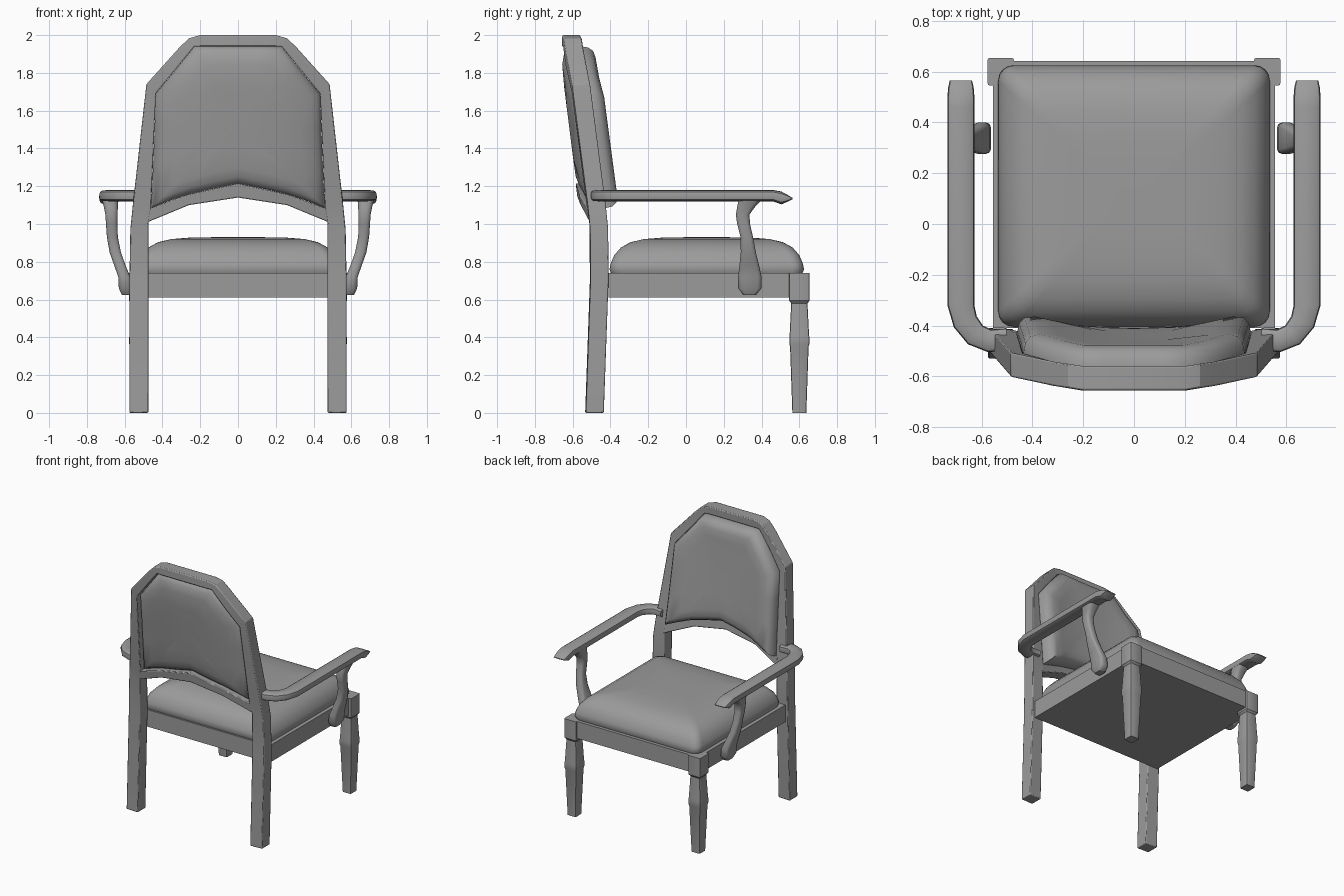
import bpy, bmesh, math
from mathutils import Vector

cube = bpy.data.objects.get("Cube")
if cube:
    bpy.data.objects.remove(cube, do_unlink=True)

GREY = (0.33, 0.33, 0.33, 1)
mat = bpy.data.materials.new("plain_grey")
mat.use_nodes = True
mat.diffuse_color = GREY
mat.node_tree.nodes["Principled BSDF"].inputs["Base Color"].default_value = GREY


def loft(name, rings, smooth=40, bevel=0.0):
    """Skin a list of equal-sized rings and cap both ends."""
    bm = bmesh.new()
    rows = [[bm.verts.new(p) for p in ring] for ring in rings]
    n = len(rows[0])
    for a, b in zip(rows, rows[1:]):
        for i in range(n):
            j = (i + 1) % n
            bm.faces.new((a[i], a[j], b[j], b[i]))
    bm.faces.new(rows[0][::-1])
    bm.faces.new(rows[-1])
    bmesh.ops.recalc_face_normals(bm, faces=bm.faces)
    mesh = bpy.data.meshes.new(name)
    bm.to_mesh(mesh)
    bm.free()
    mesh.materials.append(mat)
    obj = bpy.data.objects.new(name, mesh)
    bpy.context.collection.objects.link(obj)
    if bevel:
        mod = obj.modifiers.new("soft_edges", "BEVEL")
        mod.width, mod.segments, mod.limit_method = bevel, 2, "ANGLE"
    if smooth:
        bpy.ops.object.select_all(action="DESELECT")
        obj.select_set(True)
        bpy.context.view_layer.objects.active = obj
        bpy.ops.object.shade_smooth_by_angle(angle=math.radians(smooth))
    return obj


def rect(x0, x1, y0, y1, z):
    return [(x0, y0, z), (x1, y0, z), (x1, y1, z), (x0, y1, z)]


def rounded_rect(hx, hy, r, cy, z, steps=5):
    pts = []
    for k, (sx, sy) in enumerate(((1, 1), (-1, 1), (-1, -1), (1, -1))):
        for i in range(steps):
            a = math.pi / 2 * (k + i / (steps - 1))
            pts.append((sx * (hx - r) + r * math.cos(a),
                        cy + sy * (hy - r) + r * math.sin(a), z))
    return pts


def mirrored(path):
    """Complete a half path that ends on the centre line."""
    return path + [(-x, z) for x, z in path[-2::-1]]


# Rear surface of the backrest: leaning with height, bowed across the width
LEAN = [(0, -.53), (.7, -.505), (1.0, -.507), (1.74, -.6), (1.85, -.61), (2.0, -.605)]
DEPTH = .095


def rear_y(x, z):
    bow = .05 * min(1, max(0, (.5 - abs(x)) / .3))
    for (z0, y0), (z1, y1) in zip(LEAN, LEAN[1:]):
        if z <= z1:
            return y0 + (y1 - y0) * (z - z0) / (z1 - z0) - bow
    return LEAN[-1][1] - bow


def bowed_strip(name, outer, inner):
    rings = []
    for (ox, oz), (ix, iz) in zip(mirrored(outer), mirrored(inner)):
        yo, yi = rear_y(ox, oz), rear_y(ix, iz)
        rings.append([(ox, yo, oz), (ix, yi, iz),
                      (ix, yi + DEPTH, iz), (ox, yo + DEPTH, oz)])
    return loft(name, rings, smooth=25, bevel=.006)


# Rear legs and arched top in one continuous frame
bowed_strip("back_frame",
            [(.575, 0), (.575, .7), (.57, .97), (.557, 1.1), (.485, 1.74),
             (.31, 1.935), (.26, 1.983), (.2, 2), (0, 2)],
            [(.475, 0), (.475, .7), (.475, 1.0), (.46, 1.085), (.435, 1.69),
             (.33, 1.818), (.23, 1.94), (.2, 1.94), (0, 1.94)])
bowed_strip("back_lower_rail",
            [(.475, 1.08), (.27, 1.155), (0, 1.215)],
            [(.49, 1.005), (.26, 1.1), (0, 1.14)])

# Upholstered back panel, padded on both faces
outline = mirrored([(0, 1.215), (.14, 1.185), (.27, 1.155), (.37, 1.12), (.46, 1.085),
                    (.45, 1.3), (.442, 1.5), (.435, 1.69), (.33, 1.815), (.23, 1.94),
                    (.12, 1.94), (0, 1.94)])[:-1]
outline = outline[:12] + [(-x, z) for x, z in outline[10:0:-1]]
MID = 1.55
rings = []
for s, off in [(.03, .003), (.45, .003), (.75, .004), (.89, .012), (.96, .025), (1, .045),
               (1, .1), (.985, .135), (.94, .163), (.85, .18), (.7, .185), (.4, .185),
               (.03, .185)]:
    pts = [(x * s, MID + (z - MID) * s) for x, z in outline]
    rings.append([(x, rear_y(x, z) + off, z) for x, z in pts])
loft("back_cushion", rings, smooth=50)

# Seat frame and seat cushion
loft("seat_frame", [rect(-.555, .555, -.41, .642, z) for z in (.61, .74)], smooth=0)
rings = []
for inset, z in [(.01, .735), (0, .76), (.006, .79), (.025, .835), (.06, .875), (.11, .903),
                 (.18, .92), (.28, .928), (.4, .93), (.49, .93)]:
    rings.append(rounded_rect(.535 - inset, .515 - inset, max(.018, .06 - inset * .1) if inset < .4
                              else .015, .11, z))
loft("seat_cushion", rings, smooth=60)

for side, s in (("left", 1), ("right", -1)):
    # Front leg: square block, narrow neck, swelling and taper
    rings = []
    for z, h in [(0, .037), (.35, .049), (.365, .053), (.4, .053), (.42, .051),
                 (.58, .043), (.595, .054), (.74, .054)]:
        rings.append(rounded_rect(h * .96, h, .008, .6, z, 3))
    leg = loft("front_leg_" + side, rings, smooth=25)
    leg.location.x = s * .525

    # Arm: flattened round bar, curving in to the rear post, with a pointed tip
    path = [(.5, -.455, 1.15, .045, .028), (.57, -.46, 1.15, .045, .03),
            (.625, -.437, 1.15, .047, .03), (.665, -.385, 1.15, .05, .03),
            (.682, -.32, 1.15, .053, .03), (.682, .46, 1.15, .053, .03),
            (.682, .505, 1.138, .053, .034), (.682, .54, 1.136, .05, .017),
            (.682, .565, 1.135, .044, .003)]
    centres = [Vector(p[:3]) for p in path]
    rings = []
    for i, (x, y, z, w, h) in enumerate(path):
        t = centres[min(i + 1, len(path) - 1)] - centres[max(i - 1, 0)]
        across = Vector((t.y, -t.x, 0)).normalized()
        ring = []
        for k in range(12):
            a = math.tau * k / 12
            c, d = math.cos(a), math.sin(a)
            u = math.copysign(abs(c) ** .6, c) * w
            v = math.copysign(abs(d) ** .6, d) * h
            p = centres[i] + across * u
            ring.append((s * p.x, p.y, p.z + v))
        rings.append(ring)
    loft("arm_" + side, rings, smooth=40)

    # Arm support: curved post, wide at the foot and at the top
    rings = []
    for z, x, y, hx, hy in [(.625, .59, .337, .025, .035), (.66, .597, .338, .034, .062),
                            (.72, .602, .338, .032, .062), (.78, .625, .335, .03, .052),
                            (.85, .65, .33, .03, .04), (.93, .665, .322, .029, .033),
                            (1.0, .669, .305, .03, .034), (1.05, .67, .3, .032, .036),
                            (1.09, .673, .318, .037, .047), (1.13, .677, .34, .043, .062)]:
        rings.append([(s * (x + px), y + py, z) for px, py, _ in
                      rounded_rect(hx, hy, min(hx, hy) * .6, 0, z, 3)])
    loft("arm_support_" + side, rings, smooth=50)
